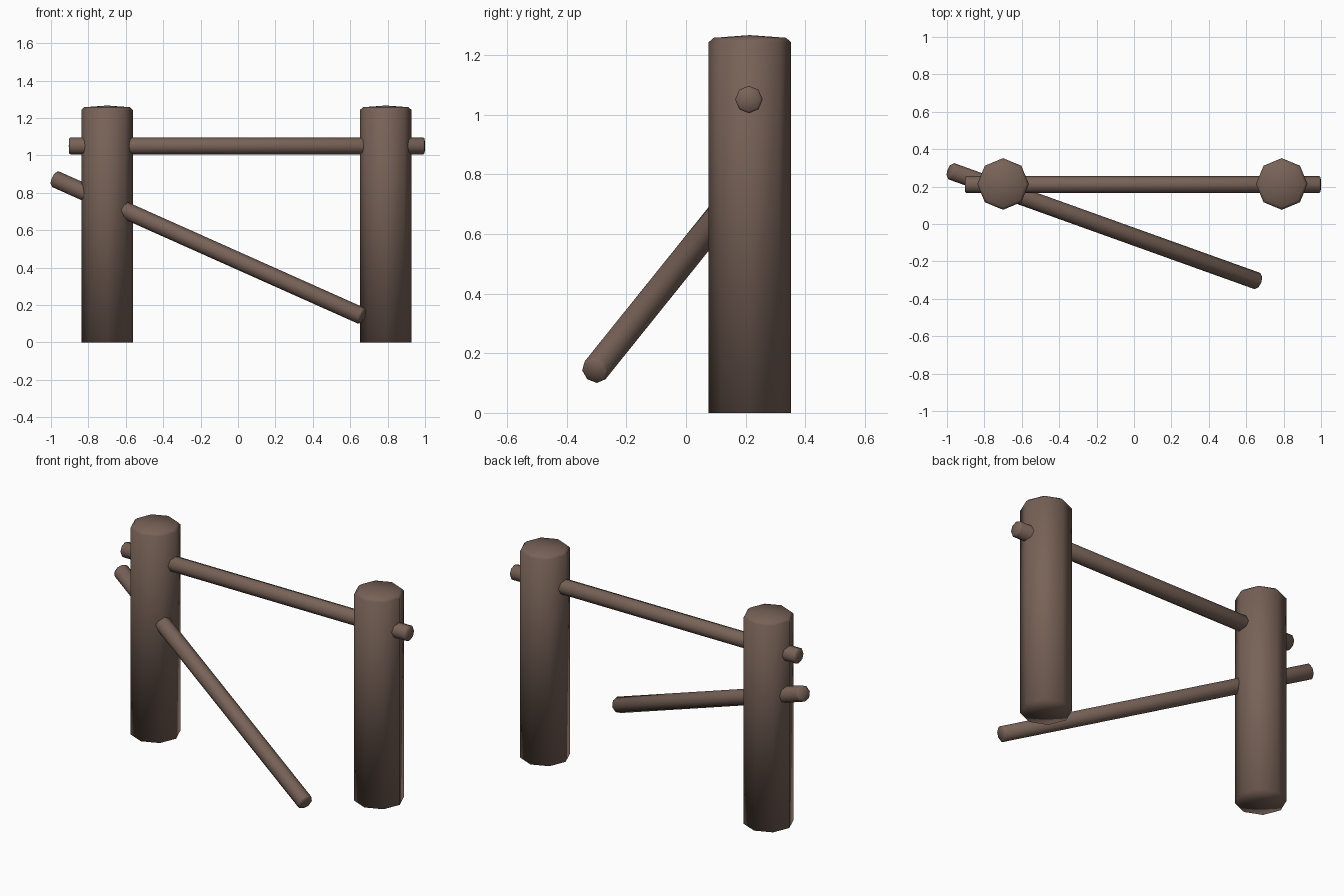
import bpy, bmesh, math
from mathutils import Vector

if "Cube" in bpy.data.objects:
    bpy.data.objects.remove(bpy.data.objects["Cube"])

wood = bpy.data.materials.new("brown_wood")
wood.diffuse_color = (0.185, 0.122, 0.096, 1)
wood.use_nodes = True
wood.node_tree.nodes["Principled BSDF"].inputs["Base Color"].default_value = wood.diffuse_color


def log(name, start, end, profile, sides=8):
    """Eight-sided log: profile = (distance along axis, radius); radius 0 is a tip."""
    start, end = Vector(start), Vector(end)
    axis = (end - start).normalized()
    up = Vector((0, 1, 0)) if abs(axis.z) > 0.9 else Vector((0, 0, 1))
    u = axis.cross(up).normalized()
    v = axis.cross(u)
    bm = bmesh.new()
    rings = []
    for d, r in profile:
        c = start + axis * d
        if r == 0:
            rings.append([bm.verts.new(c)])
            continue
        angles = [math.tau * i / sides for i in range(sides)]
        rings.append([bm.verts.new(c + (u * math.cos(a) + v * math.sin(a)) * r) for a in angles])
    for a, b in zip(rings, rings[1:]):
        for i in range(sides):
            j = (i + 1) % sides
            if len(a) == 1:
                bm.faces.new((a[0], b[i], b[j]))
            elif len(b) == 1:
                bm.faces.new((a[i], a[j], b[0]))
            else:
                bm.faces.new((a[i], a[j], b[j], b[i]))
    bmesh.ops.recalc_face_normals(bm, faces=bm.faces)
    for f in bm.faces:
        f.smooth = True
    me = bpy.data.meshes.new(name)
    bm.to_mesh(me)
    bm.free()
    me.materials.append(wood)
    ob = bpy.data.objects.new(name, me)
    bpy.context.collection.objects.link(ob)
    return ob


# Upright posts with a slightly domed, bevelled top
post = [(0, 0), (0, 0.138), (1.243, 0.138), (1.258, 0.122), (1.267, 0)]
for name, x in (("left_post", -0.70), ("right_post", 0.79)):
    log(name, (x, 0.214, 0), (x, 0.214, 1.267), post)


# Rails with small bevelled ends
def rail(name, a, b, r=0.046):
    n = (Vector(b) - Vector(a)).length
    log(name, a, b, [(0, 0), (0.002, r * 0.85), (0.01, r),
                     (n - 0.01, r), (n - 0.002, r * 0.85), (n, 0)])


rail("top_rail", (-0.905, 0.211, 1.051), (1.0, 0.211, 1.051))
rail("fallen_rail", (-0.985, 0.285, 0.877), (0.668, -0.308, 0.139))
